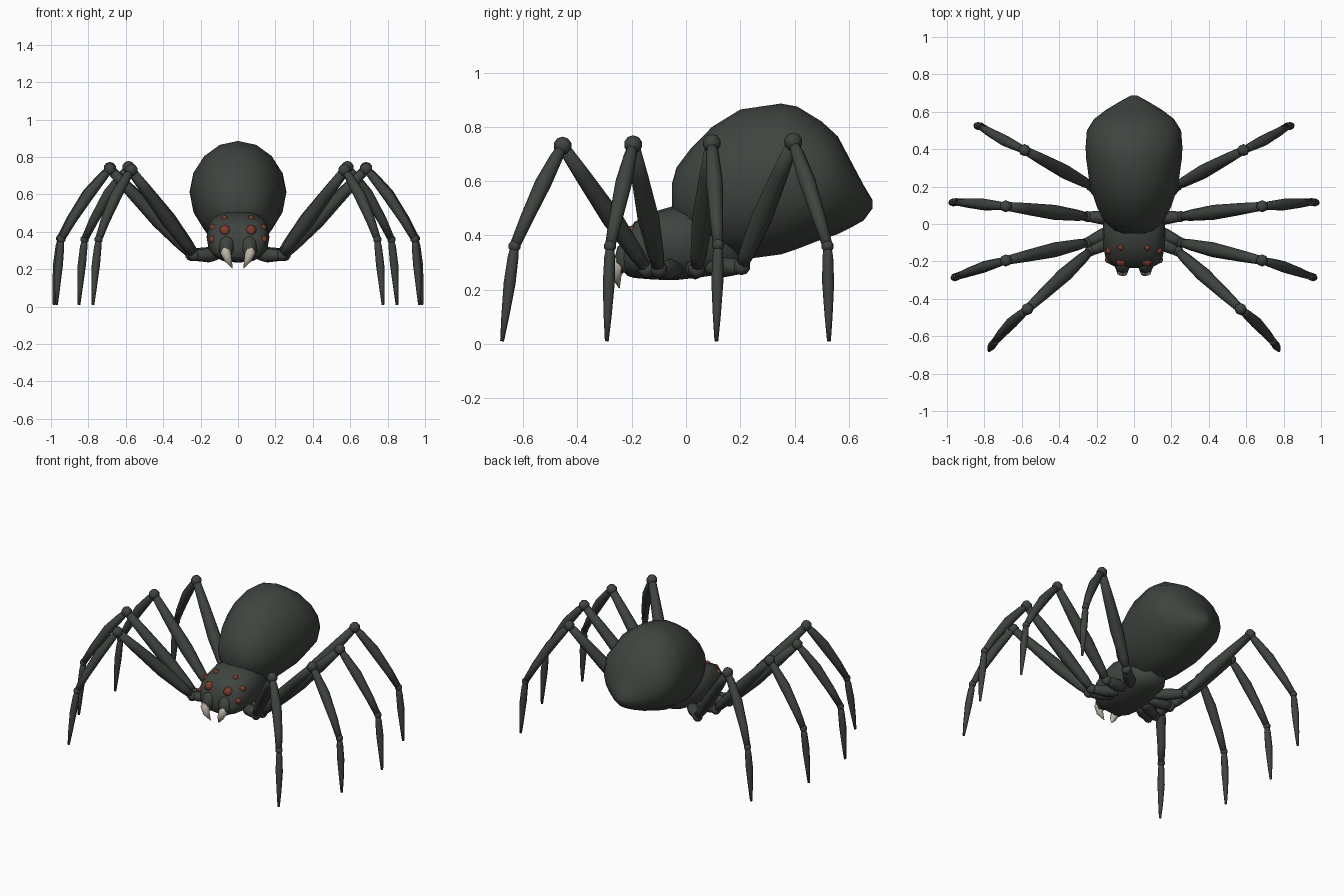
import bpy, bmesh, math
from mathutils import Vector

if "Cube" in bpy.data.objects:
    bpy.data.objects.remove(bpy.data.objects["Cube"])


def material(name, rgb):
    m = bpy.data.materials.new(name)
    m.diffuse_color = (*rgb, 1)
    m.use_nodes = True
    m.node_tree.nodes["Principled BSDF"].inputs["Base Color"].default_value = m.diffuse_color
    return m


SHELL = material("dark grey green", (0.050, 0.058, 0.050))
EYE = material("rust red", (0.21, 0.045, 0.026))
BONE = material("bone", (0.50, 0.46, 0.38))


def finish(bm, name, mat, mirror=False):
    bmesh.ops.recalc_face_normals(bm, faces=bm.faces)
    for f in bm.faces:
        f.smooth = True
    me = bpy.data.meshes.new(name)
    bm.to_mesh(me)
    bm.free()
    me.materials.append(mat)
    ob = bpy.data.objects.new(name, me)
    bpy.context.collection.objects.link(ob)
    if mirror:
        ob.modifiers.new("mirror", "MIRROR").use_mirror_merge = False
    return ob


def loft(bm, rings):
    """Skin a list of point rings and cap both ends."""
    loops = [[bm.verts.new(p) for p in r] for r in rings]
    n = len(loops[0])
    for a, b in zip(loops, loops[1:]):
        for i in range(n):
            j = (i + 1) % n
            bm.faces.new((a[i], a[j], b[j], b[i]))
    bm.faces.new(loops[0])
    bm.faces.new(loops[-1])


def body_ring(y, top, bottom, rx, power=1.0, n=16):
    """Upright (super)elliptic cross-section."""
    def s(v):
        return math.copysign(abs(v) ** power, v)
    zc, rz = (top + bottom) / 2, (top - bottom) / 2
    angles = [2 * math.pi * i / n for i in range(n)]
    return [Vector((rx * s(math.cos(a)), y, zc + rz * s(math.sin(a)))) for a in angles]


def limb(bm, points, radii, n=8):
    """Tapered tube along points."""
    pts = [Vector(p) for p in points]
    rings = []
    for i, p in enumerate(pts):
        d = (pts[min(i + 1, len(pts) - 1)] - pts[max(i - 1, 0)]).normalized()
        u = d.cross(Vector((0, 1, 0.01))).normalized()
        v = d.cross(u)
        rings.append([p + radii[i] * (u * math.cos(2 * math.pi * k / n) + v * math.sin(2 * math.pi * k / n))
                      for k in range(n)])
    loft(bm, rings)


def segment(bm, a, b, r0, rmid, r1, bulge=0.0):
    """Spindle shaped leg segment from a to b."""
    a, b = Vector(a), Vector(b)
    out = Vector((bulge, 0, bulge))
    limb(bm, [a, a.lerp(b, 0.12) + out * 0.4, a.lerp(b, 0.4) + out, a.lerp(b, 0.75) + out * 0.7, b],
         [r0 * 0.7, r0, rmid, (rmid + r1) / 2, r1])


def ball(bm, p, r):
    new = bmesh.ops.create_uvsphere(bm, u_segments=8, v_segments=5, radius=r)["verts"]
    bmesh.ops.translate(bm, verts=new, vec=Vector(p))


# Abdomen: y, top, bottom, half width
bm = bmesh.new()
loft(bm, [body_ring(*r) for r in [
    (-0.052, 0.59, 0.50, 0.05), (-0.035, 0.65, 0.44, 0.105), (0.015, 0.717, 0.38, 0.16),
    (0.096, 0.80, 0.33, 0.20), (0.20, 0.864, 0.31, 0.235), (0.35, 0.886, 0.33, 0.256),
    (0.41, 0.875, 0.35, 0.259), (0.50, 0.82, 0.385, 0.252), (0.56, 0.765, 0.405, 0.215),
    (0.61, 0.67, 0.43, 0.15), (0.655, 0.585, 0.455, 0.075), (0.688, 0.53, 0.50, 0.015)]])
finish(bm, "abdomen", SHELL)

# Head and thorax
bm = bmesh.new()
loft(bm, [body_ring(*r, power=0.8) for r in [
    (-0.235, 0.34, 0.27, 0.09), (-0.215, 0.41, 0.25, 0.13), (-0.19, 0.45, 0.243, 0.15),
    (-0.12, 0.487, 0.237, 0.165), (-0.04, 0.51, 0.235, 0.168), (0.05, 0.50, 0.245, 0.16),
    (0.15, 0.46, 0.26, 0.12), (0.23, 0.40, 0.29, 0.06)]])
carapace = finish(bm, "carapace", SHELL)

# Jaws and fangs
bm = bmesh.new()
limb(bm, [(0.055, -0.19, 0.37), (0.06, -0.215, 0.34), (0.062, -0.225, 0.30), (0.06, -0.22, 0.265)],
     [0.025, 0.042, 0.042, 0.025])
finish(bm, "jaws", SHELL, True)
bm = bmesh.new()
limb(bm, [(0.066, -0.235, 0.325), (0.066, -0.25, 0.29), (0.052, -0.258, 0.25), (0.03, -0.246, 0.206)],
     [0.016, 0.029, 0.02, 0.002])
finish(bm, "fangs", BONE, True)

# Eyes: approximate place, radius; seated on the carapace
bm = bmesh.new()
for p, r in [((0.072, -0.21, 0.412), 0.031), ((0.072, -0.13, 0.48), 0.018),
             ((0.137, -0.145, 0.425), 0.021), ((0.14, -0.195, 0.36), 0.021)]:
    hit = carapace.closest_point_on_mesh(Vector(p))
    ball(bm, hit[1] - hit[2] * r * 0.35, r)
finish(bm, "eyes", EYE, True)

# Legs: root on body, hip, knee, ankle, tip
LEGS = {
    "front": [(0.10, -0.08, 0.275), (0.235, -0.145, 0.275), (0.57, -0.455, 0.73), (0.745, -0.632, 0.36), (0.775, -0.678, 0.01)],
    "second": [(0.10, -0.03, 0.275), (0.25, -0.10, 0.275), (0.685, -0.195, 0.735), (0.945, -0.28, 0.36), (0.97, -0.292, 0.01)],
    "third": [(0.10, 0.03, 0.275), (0.25, 0.04, 0.275), (0.685, 0.095, 0.74), (0.95, 0.118, 0.365), (0.985, 0.112, 0.01)],
    "rear": [(0.09, 0.08, 0.28), (0.23, 0.205, 0.285), (0.585, 0.395, 0.745), (0.82, 0.522, 0.36), (0.85, 0.527, 0.01)],
}
for name, (root, hip, knee, ankle, tip) in LEGS.items():
    bm = bmesh.new()
    segment(bm, root, hip, 0.028, 0.038, 0.026)
    ball(bm, hip, 0.032)
    segment(bm, hip, knee, 0.030, 0.040, 0.023)
    ball(bm, knee, 0.034)
    segment(bm, knee, ankle, 0.024, 0.031, 0.019, 0.012)
    ball(bm, ankle, 0.023)
    segment(bm, ankle, tip, 0.020, 0.022, 0.007, 0.003)
    finish(bm, name + "_legs", SHELL, True)
